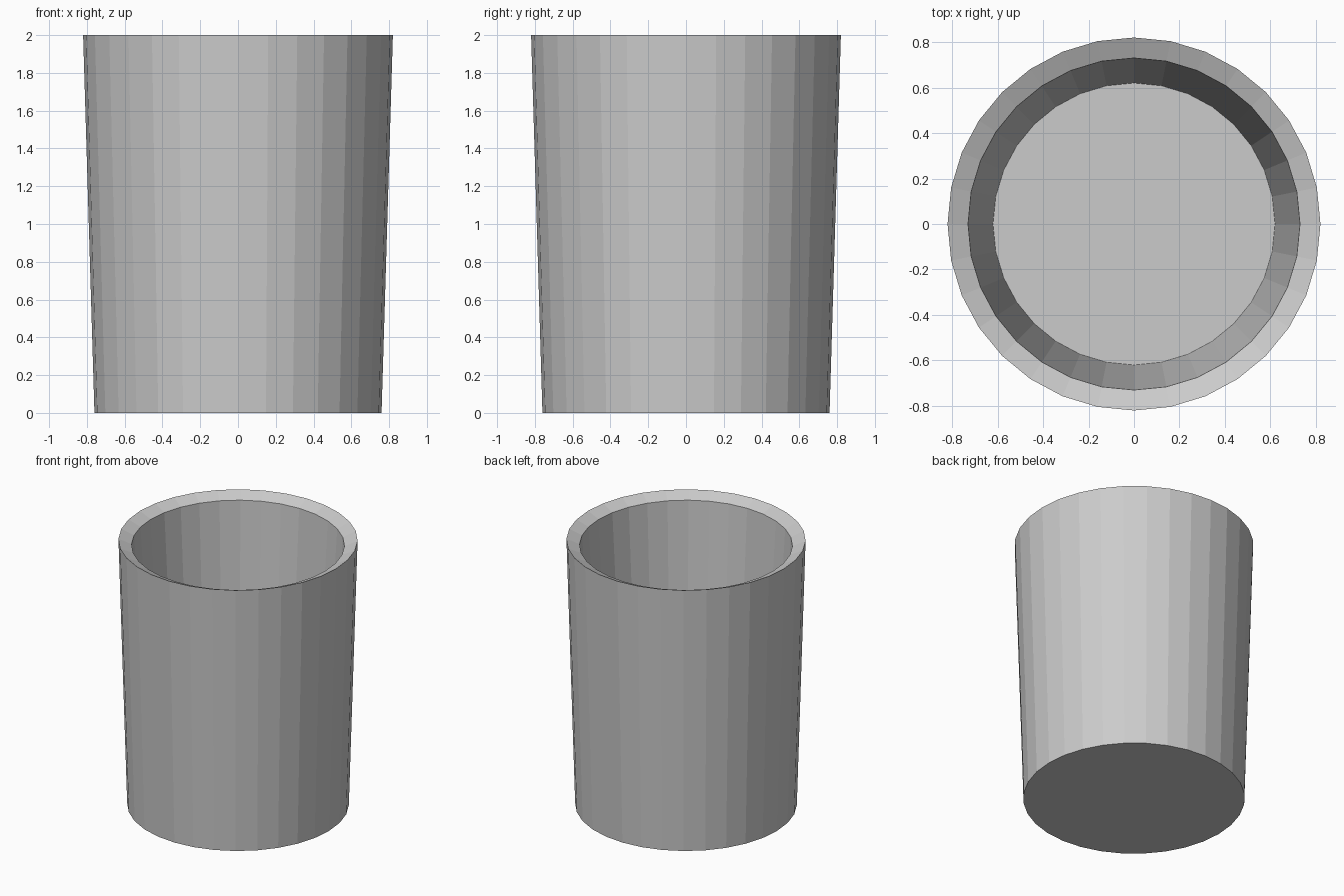
import bpy, bmesh
from math import cos, sin, tau

if "Cube" in bpy.data.objects:
    bpy.data.objects.remove(bpy.data.objects["Cube"])

SIDES = 32

# Cup profile (radius, height): outer base, outer rim, inner rim, inner floor
PROFILE = [(0.76, 0.0), (0.82, 2.0), (0.73, 1.96), (0.62, 0.14)]

bm = bmesh.new()
rings = [[bm.verts.new((r * cos(tau * i / SIDES), r * sin(tau * i / SIDES), z))
          for i in range(SIDES)] for r, z in PROFILE]

# Outer wall, sloping rim and inner wall
for a, b in zip(rings, rings[1:]):
    for i in range(SIDES):
        j = (i + 1) % SIDES
        bm.faces.new((a[i], a[j], b[j], b[i]))

# Underside and inner floor
bm.faces.new(rings[0][::-1])
bm.faces.new(rings[-1])
bmesh.ops.recalc_face_normals(bm, faces=bm.faces)

mesh = bpy.data.meshes.new("tumbler")
bm.to_mesh(mesh)
bm.free()
bpy.context.collection.objects.link(bpy.data.objects.new("tumbler", mesh))
